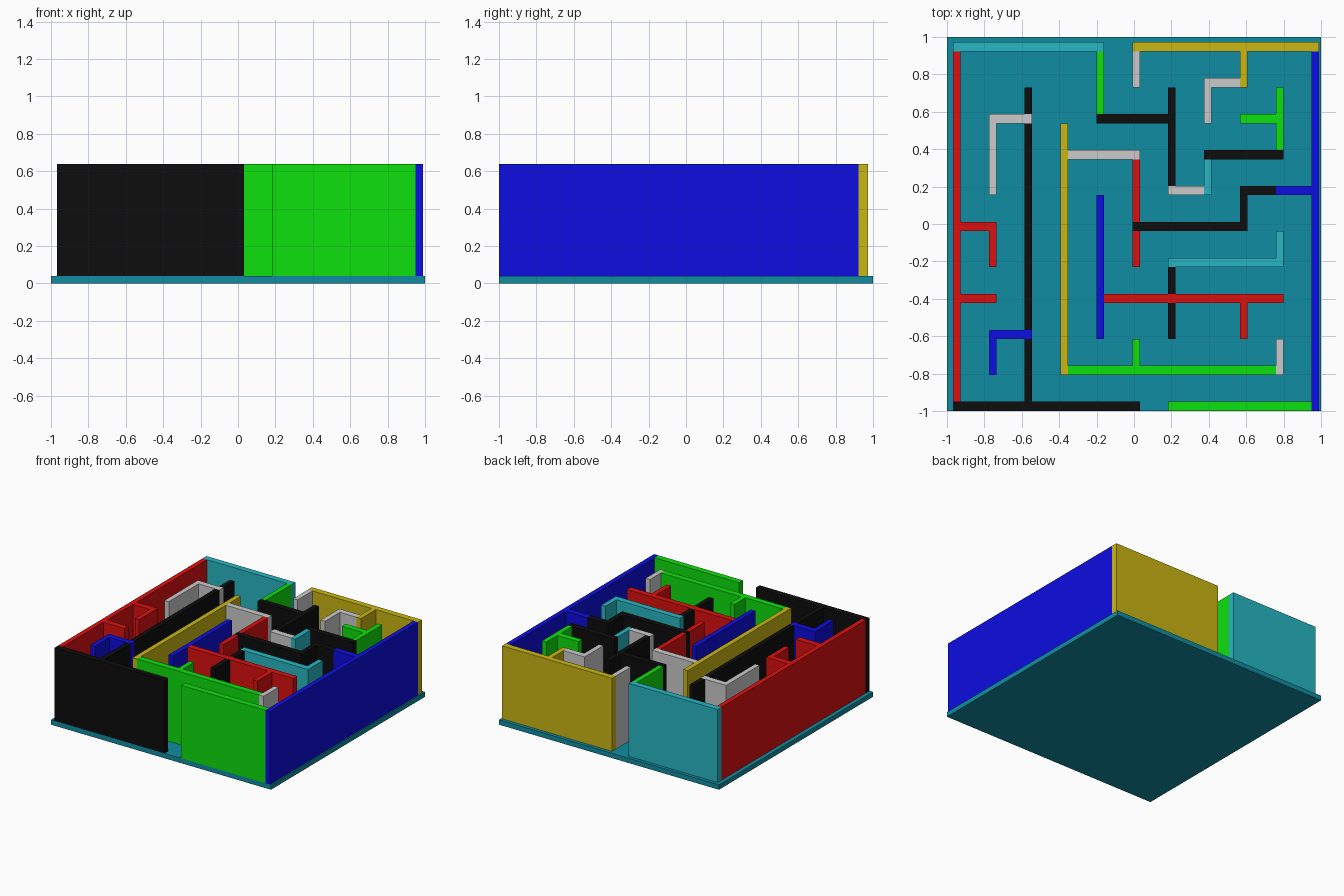
import bpy

if "Cube" in bpy.data.objects:
    bpy.data.objects.remove(bpy.data.objects["Cube"])

COLORS = {
    "teal": (0.005, 0.27, 0.36), "cyan": (0.02, 0.47, 0.55),
    "red": (0.72, 0.005, 0.005), "green": (0.004, 0.75, 0.004),
    "blue": (0.004, 0.004, 0.75), "yellow": (0.6, 0.47, 0.006),
    "black": (0.004, 0.004, 0.004),
}
MATS = {}
for key, rgb in COLORS.items():
    MATS[key] = bpy.data.materials.new(key)
    MATS[key].diffuse_color = (*rgb, 1)


def box(name, x0, x1, y0, y1, z0, z1, color):
    bpy.ops.mesh.primitive_cube_add(
        size=1, location=((x0 + x1) / 2, (y0 + y1) / 2, (z0 + z1) / 2))
    ob = bpy.context.object
    ob.name = name
    ob.scale = (x1 - x0, y1 - y0, z1 - z0)
    bpy.ops.object.transform_apply(location=False, rotation=False, scale=True)
    if color in MATS:
        ob.data.materials.append(MATS[color])


HX, HY = 0.02, 0.025        # half wall thickness along x and y


def gx(i):
    return -0.948 + 0.1918 * i


def gy(j):
    return 0.948 - 0.1923 * j


# "+" runs an end past its grid node, "-" stops short to butt against a neighbour
def wall(kind, line, a, b, ends, color):
    s = 1 if ends[0] == "+" else -1
    e = 1 if ends[1] == "+" else -1
    if kind == "row":
        r = (gx(a) - s * HX, gx(b) + e * HX, gy(line) - HY, gy(line) + HY)
    else:
        r = (gx(line) - HX, gx(line) + HX, gy(b) - e * HY, gy(a) + s * HY)
    box(f"{color}_{kind}_wall", *r, 0.04, 0.64, color)


# base plate
box("base_plate", -1, 1, -1, 1, 0, 0.04, "teal")

# walls along x: grid row (from back), start column, end column
ROWS = [
    (0, 0, 4, "++", "cyan"), (0, 5, 10, "++", "yellow"),
    (10, 0, 5, "++", "black"), (10, 6, 10, "+-", "green"),
    (1, 7, 8, "+-", "grey"), (2, 8, 9, "+-", "green"),
    (2, 4, 6, "+-", "black"), (2, 1, 2, "++", "grey"),
    (3, 7, 9, "++", "black"), (3, 3, 5, "-+", "grey"),
    (4, 6, 7, "+-", "grey"), (4, 8, 9, "+-", "black"),
    (4, 9, 10, "+-", "blue"), (5, 5, 8, "++", "black"),
    (5, 0, 1, "-+", "red"), (6, 6, 9, "++", "cyan"),
    (7, 0, 1, "-+", "red"), (7, 4, 9, "-+", "red"),
    (8, 1, 2, "++", "blue"), (9, 3, 9, "--", "green"),
]
# walls along y: grid column (from left), start row, end row
COLUMNS = [
    (0, 0, 10, "--", "red"), (10, 0, 10, "-+", "blue"),
    (1, 2, 4, "-+", "grey"), (1, 5, 6, "-+", "red"), (1, 8, 9, "-+", "blue"),
    (2, 1, 2, "--", "black"), (2, 2, 8, "--", "black"), (2, 8, 10, "--", "black"),
    (3, 2, 9, "-+", "yellow"), (4, 0, 2, "--", "green"), (4, 4, 8, "-+", "blue"),
    (5, 0, 1, "-+", "grey"), (5, 3, 5, "--", "red"), (5, 5, 6, "-+", "red"),
    (5, 8, 9, "--", "green"), (6, 1, 4, "--", "black"),
    (6, 6, 7, "--", "black"), (6, 7, 8, "-+", "black"),
    (7, 1, 2, "-+", "grey"), (7, 3, 4, "-+", "cyan"),
    (8, 0, 1, "-+", "yellow"), (8, 4, 5, "--", "black"), (8, 7, 8, "-+", "red"),
    (9, 1, 3, "--", "green"), (9, 5, 6, "--", "cyan"), (9, 8, 9, "-+", "grey"),
]
for w in ROWS:
    wall("row", *w)
for w in COLUMNS:
    wall("column", *w)

for m in bpy.data.materials:
    if m.users and not m.is_grease_pencil:
        m.use_nodes = True
        m.node_tree.nodes["Principled BSDF"].inputs["Base Color"].default_value = m.diffuse_color
